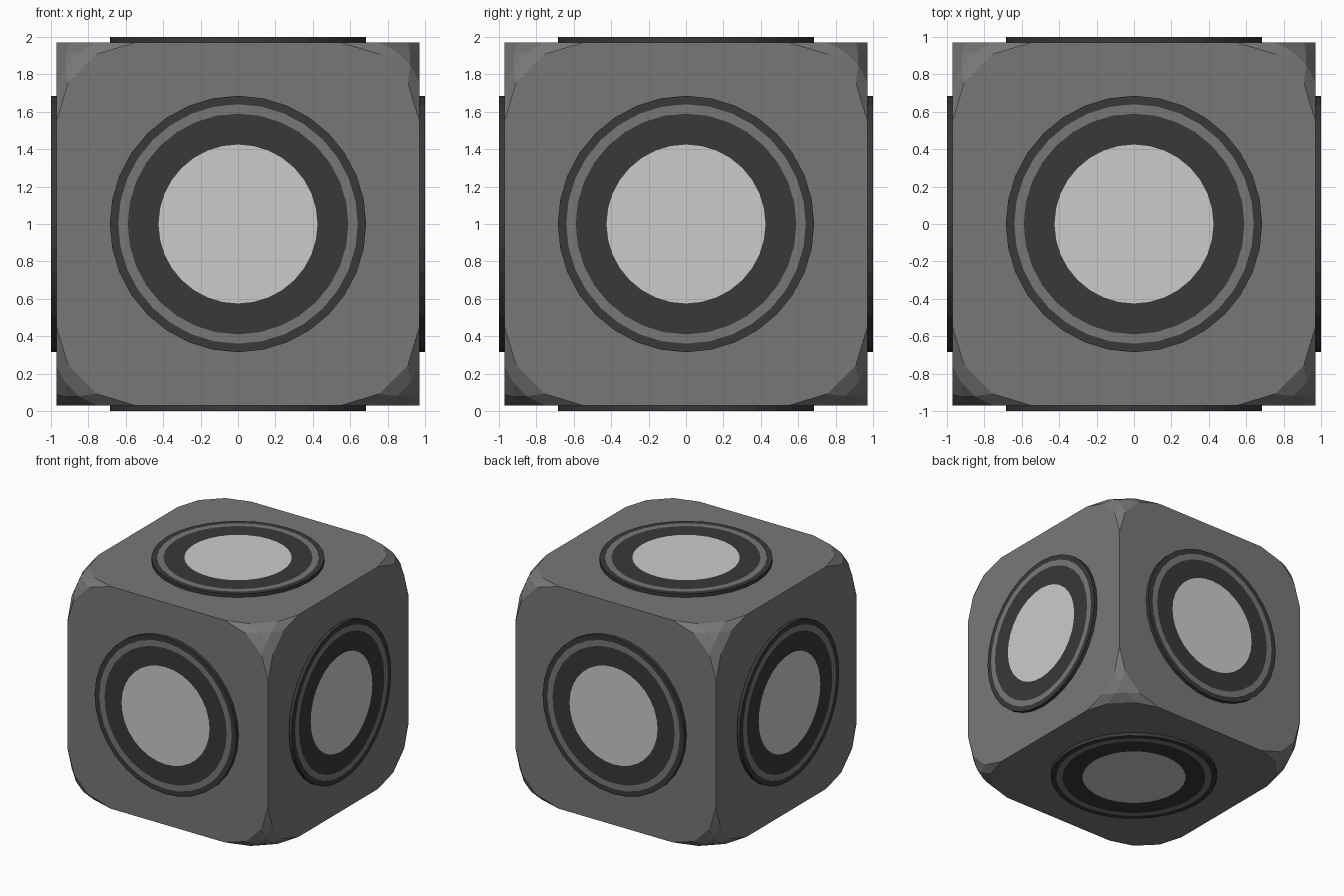
import bpy, bmesh
from math import cos, sin, tau, pi
from mathutils import Matrix, Vector

if "Cube" in bpy.data.objects:
    bpy.data.objects.remove(bpy.data.objects["Cube"])


def material(name, v):
    m = bpy.data.materials.new(name)
    m.diffuse_color = (v, v, v, 1)
    m.use_nodes = True
    m.node_tree.nodes["Principled BSDF"].inputs["Base Color"].default_value = m.diffuse_color
    return m


body_mat = material("mid_grey", 0.187)
dark_mat = material("dark_grey", 0.04)
light_mat = material("light_grey", 0.8)
HALF, CENTRE = 0.97, Vector((0, 0, 1))

# Cube body with rounded corners, straight edges kept sharp
bpy.ops.mesh.primitive_cube_add(size=2 * HALF, location=CENTRE)
body = bpy.context.object
body.name = "cube_body"
body.data.materials.append(body_mat)
bev = body.modifiers.new("corner_rounding", 'BEVEL')
bev.affect = 'VERTICES'
bev.limit_method = 'NONE'
bev.offset_type = 'OFFSET'
bev.width = 0.42
bev.segments = 3

# Raised round panel: side wall, then concentric colour bands, then the middle disc
SIDES = 32
PROFILE = [(0.685, HALF - 0.01), (0.685, 1.0), (0.64, 1.0), (0.59, 1.0), (0.425, 1.0)]
BANDS = [0, 0, 1, 0]
mesh = bpy.data.meshes.new("round_panel")
bm = bmesh.new()
rings = [[bm.verts.new((r * cos(tau * i / SIDES), r * sin(tau * i / SIDES), z))
          for i in range(SIDES)] for r, z in PROFILE]
for a, b, mat in zip(rings, rings[1:], BANDS):
    for i in range(SIDES):
        j = (i + 1) % SIDES
        bm.faces.new((a[i], a[j], b[j], b[i])).material_index = mat
bm.faces.new(rings[-1]).material_index = 2
bm.to_mesh(mesh)
bm.free()
for m in (dark_mat, body_mat, light_mat):
    mesh.materials.append(m)

# One panel on each of the six sides
SPOTS = {"top": (0, 'X'), "bottom": (pi, 'X'), "front": (pi / 2, 'X'),
         "back": (-pi / 2, 'X'), "right": (pi / 2, 'Y'), "left": (-pi / 2, 'Y')}
for side, (angle, axis) in SPOTS.items():
    panel = bpy.data.objects.new(side + "_panel", mesh)
    panel.matrix_world = Matrix.Translation(CENTRE) @ Matrix.Rotation(angle, 4, axis)
    bpy.context.collection.objects.link(panel)
